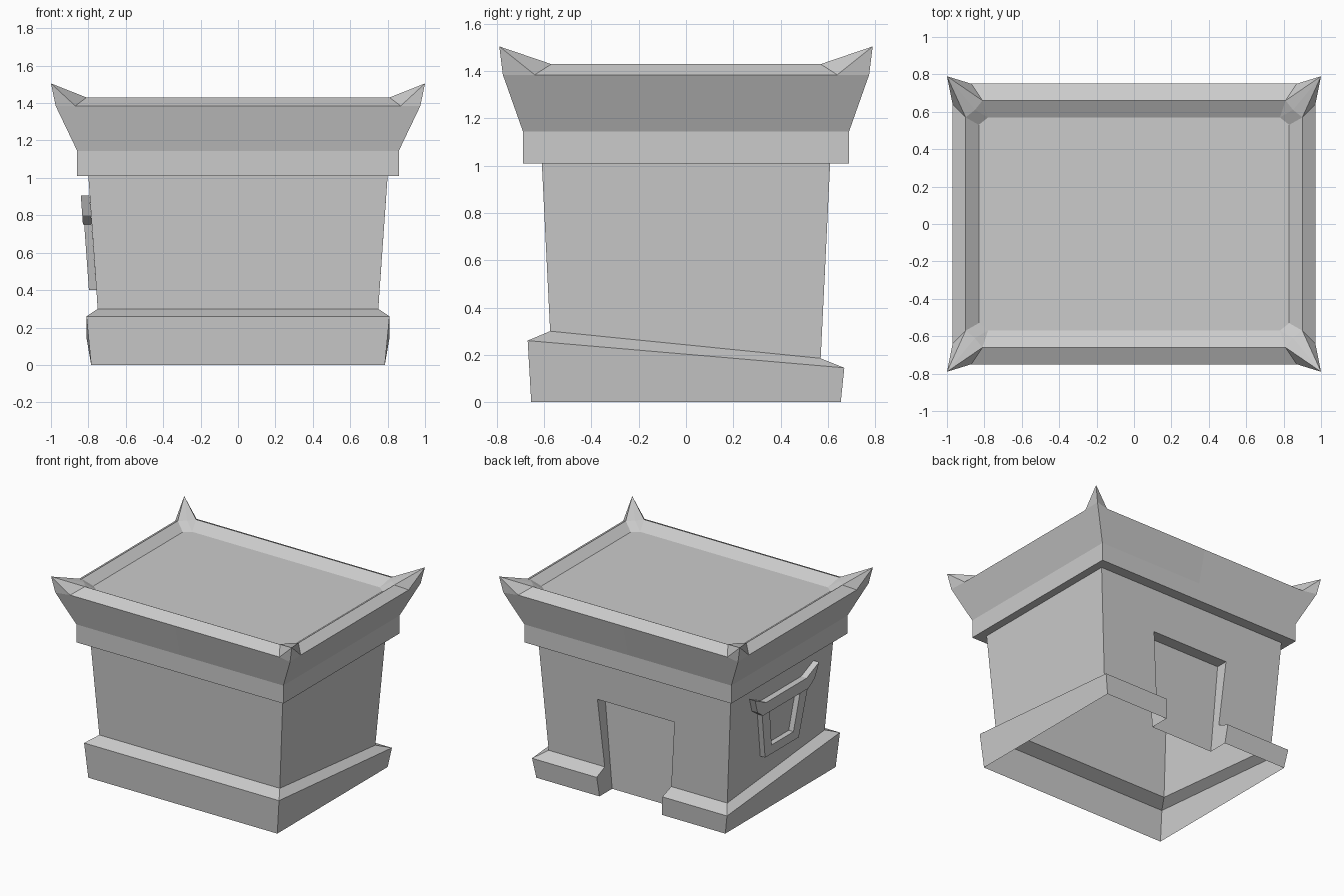
import bpy, bmesh

if "Cube" in bpy.data.objects:
    bpy.data.objects.remove(bpy.data.objects["Cube"])


def make(name, faces):
    """Build one object from polygons given as point lists, welding shared corners."""
    bm = bmesh.new()
    for f in faces:
        bm.faces.new([bm.verts.new(p) for p in f])
    bmesh.ops.remove_doubles(bm, verts=bm.verts, dist=0.0005)
    bmesh.ops.recalc_face_normals(bm, faces=bm.faces)
    me = bpy.data.meshes.new(name)
    bm.to_mesh(me)
    bm.free()
    ob = bpy.data.objects.new(name, me)
    bpy.context.collection.objects.link(ob)
    return ob


def mirror(ob, x, y):
    m = ob.modifiers.new("mirror", 'MIRROR')
    m.use_axis = (x, y, False)
    m.merge_threshold = 0.001


# Walls and sloping plinth: right half, open underneath
# Each level holds half width, half depth and height, front then back
front = [(.785, -.655, 0), (.81, -.67, .26), (.75, -.575, .30), (.80, -.61, 1.01)]
back = [(.785, .655, 0), (.81, .67, .145), (.742, .57, .185), (.80, .61, 1.01)]
faces = []
for i in range(3):
    f0, f1, b0, b1 = front[i], front[i + 1], back[i], back[i + 1]
    faces.append([(0, *f0[1:]), f0, f1, (0, *f1[1:])])
    faces.append([f0, b0, b1, f1])

# Doorway in the back wall, tapering towards the ground
top_z, top_y, panel_y = .69, .5945, .505
half = lambda z: .26 + .06 * z / top_z
jamb = [(half(z), y, z) for _, y, z in back[:3]] + [(.32, top_y, top_z)]
for i in range(2):
    faces.append([jamb[i], back[i], back[i + 1], jamb[i + 1]])
faces.append([jamb[2], back[2], back[3], (0, .61, 1.01), (0, top_y, top_z), jamb[3]])
in_top, in_low = (.32, panel_y, top_z), (.26, panel_y, 0)
faces.append(jamb + [in_top, in_low])
faces.append([(0, top_y, top_z), jamb[3], in_top, (0, panel_y, top_z)])
faces.append([(0, panel_y, 0), in_low, in_top, (0, panel_y, top_z)])
mirror(make("walls_and_plinth", faces), True, False)

# Cornice and roof: one quarter, mirrored both ways
faces = []
rings = [(.80, .61, 1.01), (.86, .69, 1.01), (.86, .69, 1.145)]
for a, b in zip(rings, rings[1:]):
    faces.append([(0, a[1], a[2]), a, b, (0, b[1], b[2])])
    faces.append([a, (a[0], 0, a[2]), (b[0], 0, b[2]), b])
base = rings[-1]
ro, ri, rf = 1.385, 1.43, 1.38               # outer rim, inner rim, roof deck
A, B, C = (.87, .75, ro), (.97, .64, ro), (.975, .775, ro)
tip = (1.0, .79, 1.505)
P, Q, R = (.81, .66, ri), (.85, .61, ri), (.90, .57, ri)
F, G = (.78, .57, rf), (.83, .53, rf)
faces += [
    # flared sides
    [(0, .69, 1.145), base, C, A, (0, .75, ro)],
    [base, (.86, 0, 1.145), (.97, 0, ro), B, C],
    # rim
    [(0, .75, ro), A, P, (0, .66, ri)],
    [B, (.97, 0, ro), (.90, 0, ri), R],
    # corner horn
    [A, C, tip], [C, B, tip], [A, tip, P], [P, tip, Q], [Q, tip, R], [R, tip, B],
    # inner slope and deck
    [(0, .66, ri), P, F, (0, .57, rf)],
    [P, Q, F], [Q, G, F], [Q, R, G],
    [R, (.90, 0, ri), (.83, 0, rf), G],
    [(0, .57, rf), F, G, (.83, 0, rf), (0, 0, rf)],
]
mirror(make("cornice_and_roof", faces), True, True)


# Window on the left wall: outlines raised from the leaning wall
def raised(name, outline, depth):
    def at(p, d):
        return (-(.75 + .05 * (p[1] - .3) / .7) - d, p[0], p[1])
    n = len(outline)
    faces = [[at(p, 0) for p in outline], [at(p, depth) for p in outline]]
    for i in range(n):
        p, q = outline[i], outline[(i + 1) % n]
        faces.append([at(p, 0), at(q, 0), at(q, depth), at(p, depth)])
    return make(name, faces)


def both(pts):
    return pts + [(-y, z) for y, z in reversed(pts)]


raised("window_frame", both([(.18, .75), (.27, .75), (.20, .40)])[:3]
       + [(-.20, .40), (-.27, .75), (-.18, .75), (-.13, .47), (.13, .47)], .04)
raised("window_cap", both([(.24, .84), (.38, .907), (.34, .80), (.27, .75)]), .047)
